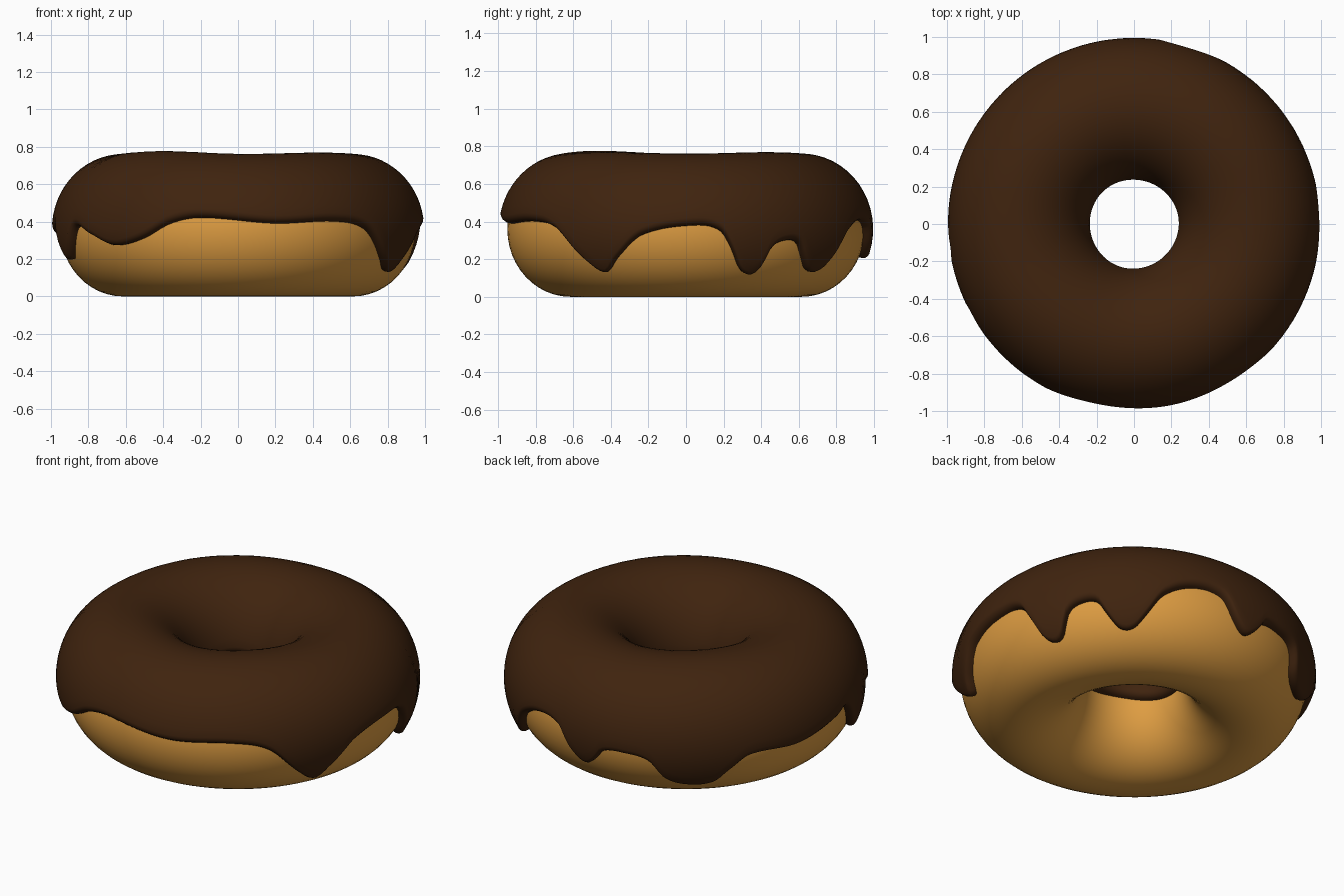
import bpy, bmesh, math
from math import sin, cos, pi, asin, radians

cube = bpy.data.objects.get("Cube")
if cube:
    bpy.data.objects.remove(cube, do_unlink=True)

RING = 0.615      # radius of the ring's centre line
WIDE = 0.335      # half width of the dough
TALL = 0.36       # half height of the dough
COLUMNS = 288
LIP = 0.1         # angle over which the icing edge rounds off

# Lower edge of the icing: (degrees around the ring, height)
DRIPS = [(3, .38), (11, .35), (15, .25), (18, .16), (22, .13), (25, .16), (28, .26),
         (33, .3), (38, .29), (41, .22), (45, .15), (50, .15), (54, .21), (60, .33),
         (70, .4), (80, .38), (85, .27), (90, .21), (94, .25), (97, .31), (105, .32),
         (113, .29), (118, .19), (125, .15), (134, .16), (139, .23), (146, .31),
         (164, .31), (182, .36), (189, .38), (194, .26), (198, .2), (202, .26),
         (207, .37), (216, .33), (227, .275), (238, .31), (248, .39), (258, .42),
         (282, .39), (303, .4), (315, .36), (325, .21), (332, .14), (337, .21),
         (346, .33)]


def material(name, colour):
    mat = bpy.data.materials.new(name)
    mat.use_nodes = True
    mat.diffuse_color = (*colour, 1)
    shader = mat.node_tree.nodes["Principled BSDF"]
    shader.inputs["Base Color"].default_value = (*colour, 1)
    shader.inputs["Roughness"].default_value = 0.6
    return mat


def edge_height(deg):
    """Smooth closed curve through the drip points."""
    n = len(DRIPS)

    def point(i):
        turn, k = divmod(i, n)
        return DRIPS[k][0] + 360 * turn, DRIPS[k][1]

    def slope(i):
        (a, p), (b, q) = point(i - 1), point(i + 1)
        return (q - p) / (b - a)

    if deg < DRIPS[0][0]:
        deg += 360
    i = max(k for k in range(n) if point(k)[0] <= deg)
    (a, p), (b, q) = point(i), point(i + 1)
    h, t = b - a, (deg - a) / (b - a)
    blend = t * t * (3 - 2 * t)
    return (p + (q - p) * blend + h * slope(i) * t * (1 - t) ** 2
            - h * slope(i + 1) * t * t * (1 - t))


def swept_ring(name, section, columns, closed, mat):
    """Sweep a cross-section, given as (radius, height) per angle, around z."""
    bm = bmesh.new()
    loops = []
    for c in range(columns):
        th = 2 * pi * c / columns
        loops.append([bm.verts.new((r * cos(th), r * sin(th), z)) for r, z in section(th)])
    rows = len(loops[0])
    for c in range(columns):
        here, there = loops[c], loops[(c + 1) % columns]
        for k in range(rows if closed else rows - 1):
            j = (k + 1) % rows
            bm.faces.new((here[k], there[k], there[j], here[j]))
    bmesh.ops.recalc_face_normals(bm, faces=bm.faces)
    mesh = bpy.data.meshes.new(name)
    bm.to_mesh(mesh)
    bm.free()
    mesh.materials.append(mat)
    mesh.shade_smooth()
    obj = bpy.data.objects.new(name, mesh)
    bpy.context.collection.objects.link(obj)
    return obj


def surface(a, lift=0.0):
    """Point of the dough cross-section, lifted outwards."""
    return (RING + (WIDE + lift) * cos(a), TALL + (TALL + lift) * sin(a))


def dough_section(th):
    return [surface(2 * pi * k / 48) for k in range(48)]


def icing_section(th):
    start = asin((edge_height(math.degrees(th)) - TALL) / TALL)
    end = pi - asin(0.02 + 0.04 * sin(3 * th + 1))
    # Rounded lips at both ends, even rows between them
    lip = [LIP * (1 - cos(pi / 2 * k / 4)) for k in range(5)]
    span = end - start - 2 * LIP
    angles = [start + v for v in lip]
    angles += [start + LIP + span * k / 28 for k in range(1, 28)]
    angles += [end - v for v in reversed(lip)]
    # Gentle unevenness of the top
    swell = 0.008 * max(0, cos(th - radians(235))) ** 8 - 0.004 * cos(4 * th)
    points = []
    for a in angles:
        near = min(a - start, end - a, LIP) / LIP
        thick = 0.045 * math.sqrt(max(0, 1 - (1 - near) ** 2))
        r, z = surface(a, thick - 0.003 * (near < 0.01))
        points.append((r, z + swell * max(0, sin(a))))
    return points


# Ring of dough with the icing poured over it
swept_ring("dough_ring", dough_section, 96, True,
           material("golden_dough", (0.73, 0.335, 0.054)))
swept_ring("chocolate_icing", icing_section, COLUMNS, False,
           material("dark_chocolate", (0.05, 0.017, 0.0045)))
